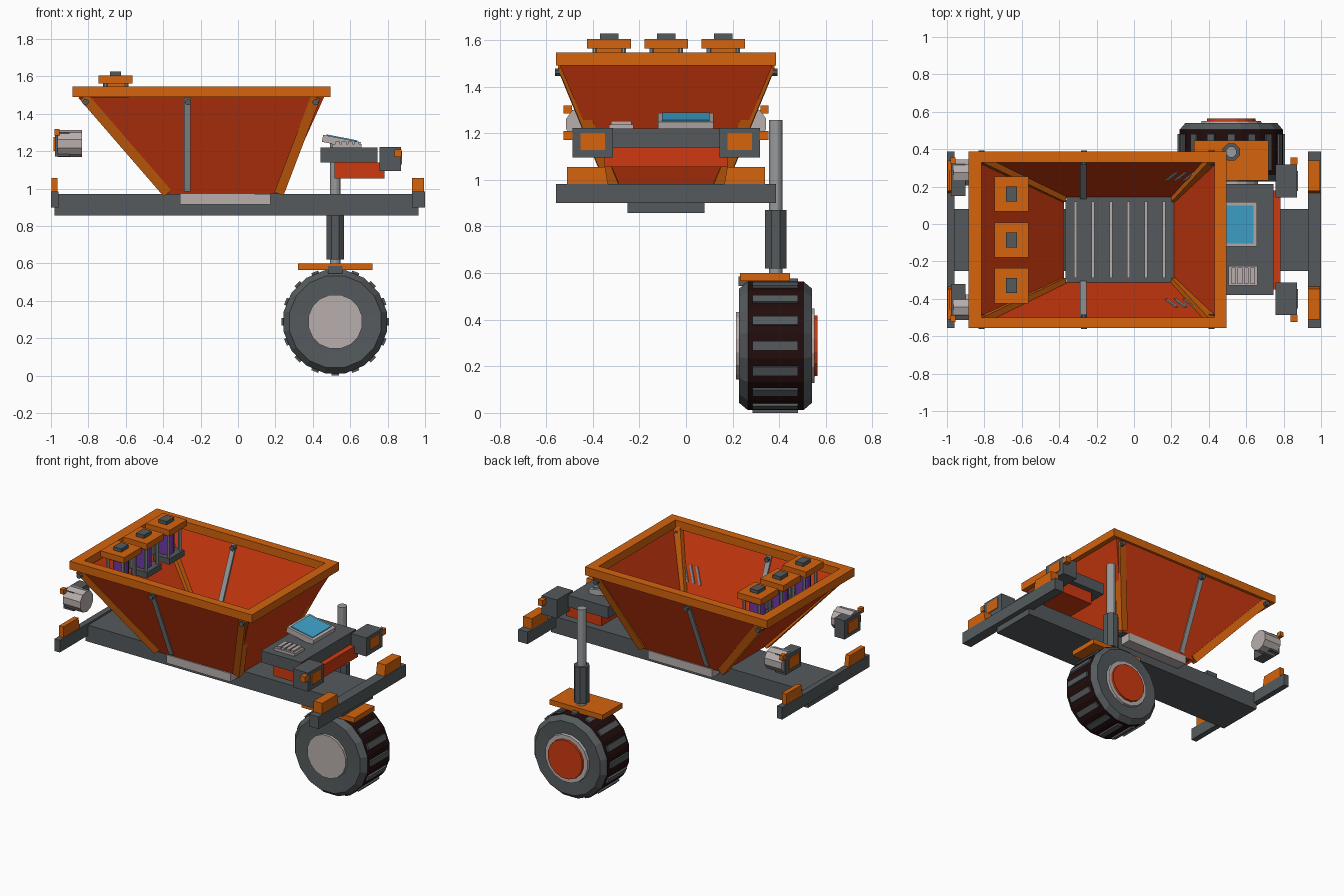
import bpy, bmesh, math
from mathutils import Vector, Matrix

if "Cube" in bpy.data.objects:
    bpy.data.objects.remove(bpy.data.objects["Cube"])

CY = -0.085  # centre line of the cart body (the wheel hangs off one side)


def mat(name, *rgb):
    m = bpy.data.materials.new(name)
    m.diffuse_color = (*rgb, 1)
    m.use_nodes = True
    m.node_tree.nodes["Principled BSDF"].inputs["Base Color"].default_value = m.diffuse_color
    return m


ORANGE = mat("orange", 0.66, 0.125, 0.004)
RED = mat("red", 0.62, 0.042, 0.005)
DARK = mat("dark_grey", 0.09, 0.102, 0.108)
LIGHT = mat("light_grey", 0.48, 0.43, 0.42)
STEEL = mat("steel", 0.32, 0.33, 0.34)
BLACK = mat("tyre_black", 0.016, 0.004, 0.004)
BLUE = mat("screen_blue", 0.05, 0.37, 0.61)
PURPLE = mat("purple", 0.16, 0.04, 0.36)


def finish(name, bm, *mats):
    bmesh.ops.recalc_face_normals(bm, faces=bm.faces)
    me = bpy.data.meshes.new(name)
    bm.to_mesh(me)
    bm.free()
    for m in mats:
        me.materials.append(m)
    ob = bpy.data.objects.new(name, me)
    bpy.context.collection.objects.link(ob)
    return ob


def box(name, m, x0, x1, y0, y1, z0, z1, rot=None):
    bm = bmesh.new()
    bmesh.ops.create_cube(bm, size=1)
    bmesh.ops.scale(bm, vec=(x1 - x0, y1 - y0, z1 - z0), verts=bm.verts)
    if rot:
        bmesh.ops.rotate(bm, matrix=rot, verts=bm.verts)
    bmesh.ops.translate(bm, vec=((x0 + x1) / 2, (y0 + y1) / 2, (z0 + z1) / 2), verts=bm.verts)
    return finish(name, bm, m)


def beam(name, m, p, q, w, sides=4):
    """Straight bar from p to q; square (w = width) or a round prism (w = diameter)."""
    p, q = Vector(p), Vector(q)
    d = q - p
    bm = bmesh.new()
    r = w / math.sqrt(2) if sides == 4 else w / 2
    bmesh.ops.create_cone(bm, cap_ends=True, segments=sides, radius1=r, radius2=r, depth=d.length)
    bmesh.ops.rotate(bm, matrix=Matrix.Rotation(math.pi / sides, 3, 'Z'), verts=bm.verts)
    # keep one flat of the bar facing the front
    z = d.normalized()
    x = Vector((0, 1, 0)).cross(z)
    x = x.normalized() if x.length > 1e-4 else Vector((1, 0, 0))
    rot = Matrix((x, z.cross(x), z)).transposed()
    bmesh.ops.rotate(bm, matrix=rot, verts=bm.verts)
    bmesh.ops.translate(bm, vec=(p + q) / 2, verts=bm.verts)
    return finish(name, bm, m)


def prism_x(name, m, x0, x1, pts):
    """Extrude a (y, z) outline along x."""
    bm = bmesh.new()
    f = bm.faces.new([bm.verts.new((x0, y, z)) for y, z in pts])
    r = bmesh.ops.extrude_face_region(bm, geom=[f])
    bmesh.ops.translate(bm, vec=(x1 - x0, 0, 0),
                        verts=[v for v in r["geom"] if isinstance(v, bmesh.types.BMVert)])
    return finish(name, bm, m)


def side_box(name, m, s, x0, x1, y0, y1, z0, z1):
    """Box measured from the centre line, on side s = -1 or 1."""
    a, b = sorted((CY + s * y0, CY + s * y1))
    return box(name, m, x0, x1, a, b, z0, z1)


# chassis and bumpers
box("chassis", DARK, -0.98, 0.965, CY - 0.165, CY + 0.165, 0.857, 0.97)
box("front_bumper", DARK, 0.93, 1.0, CY - 0.472, CY + 0.472, 0.9, 0.983)
box("rear_bumper", DARK, -1.0, -0.96, CY - 0.472, CY + 0.472, 0.9, 0.983)
box("hopper_base", LIGHT, -0.31, 0.175, CY - 0.245, CY + 0.245, 0.915, 0.972)
box("hopper_base_plate", DARK, -0.36, 0.215, CY - 0.23, CY + 0.23, 0.972, 0.988)

# hopper: tapered open shell
TOP, BOT = (-0.84, 0.45, 0.445, 1.5), (-0.375, 0.215, 0.225, 0.98)


def ring(x0, x1, h, z):
    return [(x0, CY - h, z), (x1, CY - h, z), (x1, CY + h, z), (x0, CY + h, z)]


bm = bmesh.new()
lo = [bm.verts.new(c) for c in ring(*BOT)]
hi = [bm.verts.new(c) for c in ring(*TOP)]
for i in range(4):
    j = (i + 1) % 4
    bm.faces.new((lo[i], lo[j], hi[j], hi[i]))
shell = finish("hopper_shell", bm, RED)
mod = shell.modifiers.new("thickness", 'SOLIDIFY')
mod.thickness, mod.offset = 0.018, -1
box("hopper_floor", DARK, -0.365, 0.205, CY - 0.212, CY + 0.212, 0.975, 0.995)
for i in range(6):
    x = -0.313 + i * 0.0945
    box("floor_slat", LIGHT, x - 0.008, x + 0.008, CY - 0.205, CY + 0.205, 0.99, 1.004)

# hopper rim
for s in (-1, 1):
    side_box("rim_side", ORANGE, s, -0.885, 0.495, 0.414, 0.472, 1.49, 1.546)
box("rim_rear", ORANGE, -0.885, -0.815, CY - 0.414, CY + 0.414, 1.49, 1.546)
box("rim_front", ORANGE, 0.43, 0.495, CY - 0.414, CY + 0.414, 1.49, 1.546)


def wall(z, out=0.0):
    """Distance of the side wall from the centre line at height z."""
    return 0.225 + (z - 0.98) / 0.52 * 0.22 + out


for s in (-1, 1):
    # corner posts, middle strut and pins
    for xt, xb in ((-0.828, -0.382), (0.418, 0.222)):
        beam("corner_post", ORANGE, (xt, CY + s * 0.44, 1.495), (xb, CY + s * 0.228, 0.98), 0.052)
    beam("side_strut", STEEL, (-0.272, CY + s * wall(1.49, 0.006), 1.49),
         (-0.272, CY + s * wall(0.99, 0.006), 0.99), 0.034)
    for x in (-0.815, -0.268, 0.415):
        beam("post_pin", DARK, (x, CY + s * 0.4, 1.462), (x, CY + s * 0.477, 1.462), 0.034, 8)
    # three slanted vents on the wall
    for i in range(3):
        x = 0.173 + i * 0.048
        beam("wall_vent", STEEL, (x, CY + s * wall(1.2, 0.003), 1.2),
             (x + 0.055, CY + s * wall(1.3, 0.003), 1.3), 0.016)

    # bumper corner guards
    for x0, x1 in ((0.93, 0.995), (-0.998, -0.965)):
        prism_x("bumper_guard", ORANGE, x0, x1,
                [(CY + s * a, z) for a, z in ((0.25, 0.983), (0.425, 0.983), (0.425, 1.056), (0.262, 1.056))])

    # headlights
    side_box("headlight_body", DARK, s, 0.757, 0.872, 0.228, 0.402, 1.095, 1.222)
    side_box("headlight_lens", ORANGE, s, 0.865, 0.877, 0.262, 0.368, 1.128, 1.202)
    side_box("headlight_marker", ORANGE, s, 0.838, 0.874, 0.402, 0.44, 1.17, 1.21)

    # rear lamps
    y = CY + s * 0.36
    beam("rear_lamp_drum", LIGHT, (-0.965, y, 1.24), (-0.835, y, 1.24), 0.145, 10)
    side_box("rear_lamp_body", DARK, s, -0.978, -0.9, 0.235, 0.405, 1.172, 1.3)
    side_box("rear_lamp_lens", ORANGE, s, -0.986, -0.975, 0.265, 0.372, 1.2, 1.275)
    side_box("rear_lamp_marker", ORANGE, s, -0.982, -0.955, 0.405, 0.44, 1.285, 1.318)

# control console with keypad and tilted screen
box("console", DARK, 0.44, 0.745, CY - 0.295, CY + 0.3, 1.14, 1.22)
box("console_underside", RED, 0.515, 0.782, CY - 0.265, CY + 0.265, 1.055, 1.14)
box("keypad", LIGHT, 0.505, 0.66, -0.33, -0.225, 1.215, 1.238)
for i in range(4):
    x = 0.52 + i * 0.034
    box("keypad_row", LIGHT, x, x + 0.025, -0.322, -0.233, 1.238, 1.252)
tilt = Matrix.Rotation(math.radians(11), 3, 'Y')
box("screen_frame", LIGHT, 0.45, 0.655, -0.12, 0.118, 1.23, 1.268, tilt)
off = tilt @ Vector((0, 0, 0.021))
box("screen", BLUE, 0.467 + off.x, 0.635 + off.x, -0.103, 0.1, 1.247 + off.z, 1.253 + off.z, tilt)
off = tilt @ Vector((0, 0, 0.024))
for y, w in ((-0.045, 0.006), (0.0, 0.004), (0.04, 0.006)):
    box("screen_line", DARK, 0.51 + off.x, 0.56 + off.x, y - w / 2, y + w / 2,
        1.248 + off.z, 1.253 + off.z, tilt)

# three canister units at the rear of the hopper
for k in (-1, 0, 1):
    y, x = CY + k * 0.245, -0.655
    box("canister_top", ORANGE, x - 0.09, x + 0.09, y - 0.094, y + 0.094, 1.563, 1.604)
    box("canister_collar", ORANGE, x - 0.066, x + 0.066, y - 0.068, y + 0.068, 1.545, 1.563)
    box("canister_cap", DARK, x - 0.03, x + 0.03, y - 0.04, y + 0.04, 1.604, 1.627)
    beam("canister", PURPLE, (x, y, 1.4), (x, y, 1.55), 0.1, 12)
    box("canister_base", DARK, x - 0.04, x + 0.08, y - 0.08, y + 0.08, 1.36, 1.4)
    for a in (-0.052, 0.06):
        for b in (-0.062, 0.062):
            beam("canister_rod", STEEL, (x + a, y + b, 1.39), (x + a, y + b, 1.565), 0.022, 8)

# suspension leg
WX, WY, WZ = 0.52, 0.385, 0.288
beam("leg_rod", STEEL, (WX, WY, 0.6), (WX, WY, 1.257), 0.06, 12)
beam("leg_sleeve", DARK, (WX, WY, 0.62), (WX, WY, 0.87), 0.1, 8)
box("fork_plate", ORANGE, 0.32, 0.72, 0.232, 0.446, 0.565, 0.6)
box("fork_bracket", DARK, 0.48, 0.56, 0.226, 0.29, 0.545, 0.585)


def lathe(name, prof, mats, n=16, pick=lambda f: 0):
    """Spin an (y, radius) profile about the wheel axle, closing both ends."""
    bm = bmesh.new()
    rings = []
    for y, r in prof:
        rings.append([bm.verts.new((WX + r * math.sin((i + .5) * math.tau / n), y,
                                    WZ + r * math.cos((i + .5) * math.tau / n))) for i in range(n)])
    for a, b in zip(rings, rings[1:]):
        for i in range(n):
            j = (i + 1) % n
            bm.faces.new((a[i], a[j], b[j], b[i]))
    bm.faces.new(rings[0])
    bm.faces.new(rings[-1])
    for f in bm.faces:
        f.material_index = pick(f)
    return finish(name, bm, *mats)


# wheel: tyre, tread lugs and hubs
lathe("tyre", [(0.232, 0.165), (0.228, 0.25), (0.265, 0.281), (0.505, 0.281), (0.54, 0.25), (0.535, 0.165)],
      (DARK, BLACK), pick=lambda f: int(abs(f.calc_center_median().y - 0.385) < 0.02 and len(f.verts) == 4))
for i in range(16):
    a = i * math.tau / 16
    rot = Matrix.Rotation(a, 3, 'Y')
    c = Vector((WX, 0.383, WZ)) + rot @ Vector((0, 0, 0.277))
    box("tread_lug", DARK, c.x - 0.02, c.x + 0.02, c.y - 0.097, c.y + 0.097, c.z - 0.011, c.z + 0.011, rot)
lathe("inner_hub", [(0.24, 0.147), (0.214, 0.147)], (LIGHT,))
lathe("outer_hub_ring", [(0.52, 0.168), (0.552, 0.162)], (LIGHT,))
lathe("outer_hub", [(0.54, 0.135), (0.565, 0.132)], (RED,))
